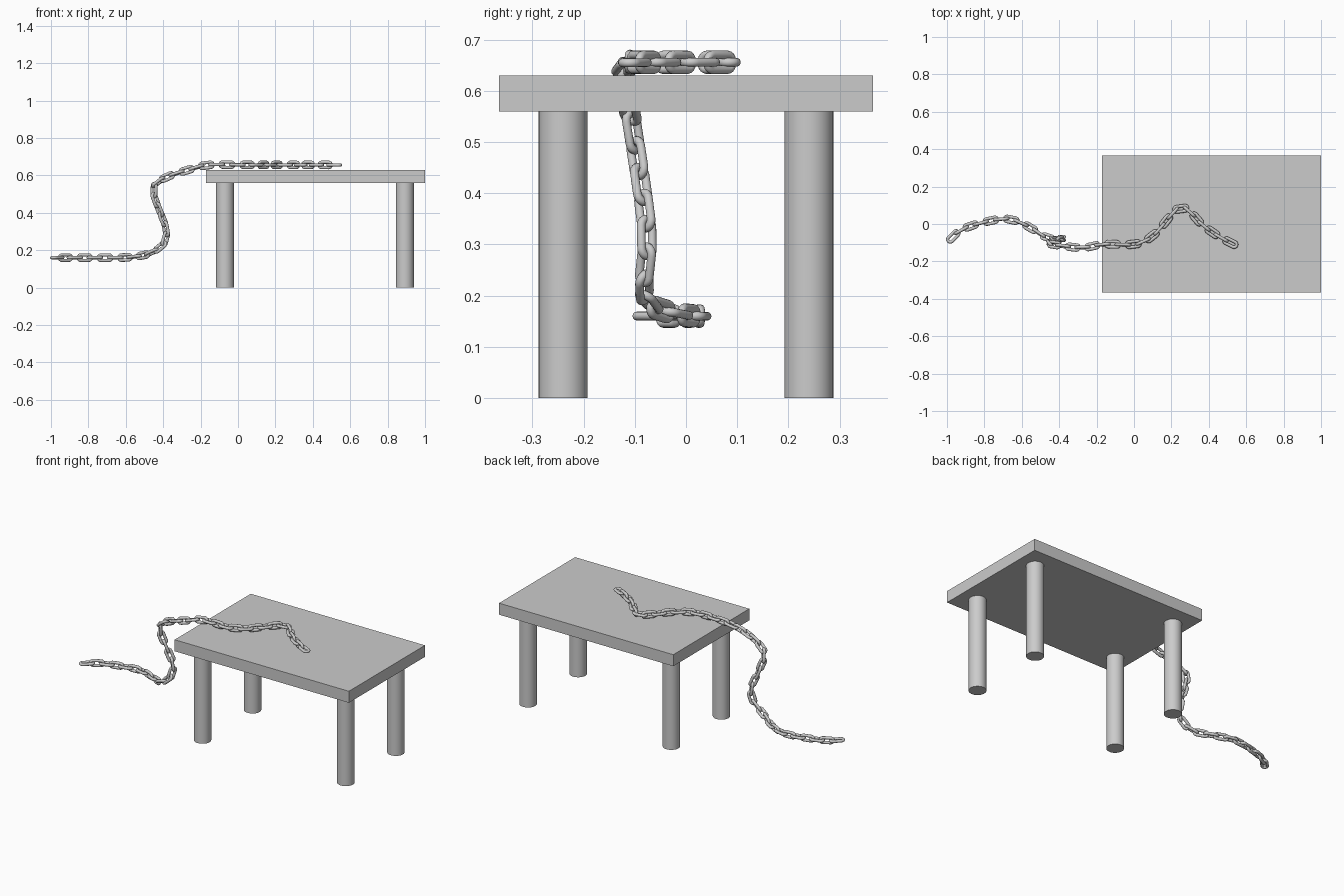
import bpy, bmesh, math
from mathutils import Vector, Matrix, Quaternion

if "Cube" in bpy.data.objects:
    bpy.data.objects.remove(bpy.data.objects["Cube"])

# Table top
bpy.ops.mesh.primitive_cube_add(size=1, location=(0.415, 0, 0.595))
top = bpy.context.object
top.name = "table_top"
top.scale = (1.17, 0.73, 0.07)

# Round legs
for xn, x in (("left", -0.07), ("right", 0.892)):
    for yn, y in (("front", -0.24), ("back", 0.24)):
        bpy.ops.mesh.primitive_cylinder_add(vertices=32, radius=0.048, depth=0.56,
                                            location=(x, y, 0.28))
        bpy.context.object.name = f"{yn}_{xn}_leg"
        bpy.ops.object.shade_smooth_by_angle(angle=math.radians(40))


# Chain link: round wire swept round a stadium outline in the local XY plane
def make_link(length=0.09, width=0.046, wire=0.0085, arc=10, sides=12):
    bm = bmesh.new()
    rad = width / 2 - wire
    half = length / 2 - wire - rad
    rings = []
    for side in (1, -1):
        for i in range(arc + 1):
            a = math.pi * (i / arc - 0.5) + (0 if side == 1 else math.pi)
            out = Vector((math.cos(a), math.sin(a), 0))
            c = out * rad + Vector((half * side, 0, 0))
            rings.append([bm.verts.new(c + wire * (out * math.cos(t) + Vector((0, 0, math.sin(t)))))
                          for t in (2 * math.pi * k / sides for k in range(sides))])
    for i, r in enumerate(rings):
        q = rings[(i + 1) % len(rings)]
        for k in range(sides):
            j = (k + 1) % sides
            bm.faces.new((r[k], q[k], q[j], r[j])).smooth = True
    bmesh.ops.recalc_face_normals(bm, faces=bm.faces)
    me = bpy.data.meshes.new("chain_link")
    bm.to_mesh(me)
    bm.free()
    return me


# Chain path, from the end on the table to the free end
pts = [Vector(p) for p in (
    (0.555, -0.12, 0.655), (0.45, -0.065, 0.656), (0.36, 0.0, 0.656), (0.30, 0.065, 0.656),
    (0.25, 0.092, 0.656), (0.20, 0.05, 0.656), (0.11, -0.055, 0.656), (0.01, -0.108, 0.656),
    (-0.16, -0.108, 0.656), (-0.27, -0.127, 0.628), (-0.38, -0.118, 0.592),
    (-0.445, -0.108, 0.55), (-0.452, -0.10, 0.50), (-0.415, -0.085, 0.40),
    (-0.383, -0.075, 0.31), (-0.395, -0.082, 0.235), (-0.47, -0.072, 0.183),
    (-0.57, -0.01, 0.163), (-0.68, 0.028, 0.16), (-0.82, 0.005, 0.16),
    (-0.93, -0.035, 0.16), (-0.998, -0.098, 0.16))]
ext = [2 * pts[0] - pts[1]] + pts + [2 * pts[-1] - pts[-2]]
path = []
for a, b, c, d in zip(ext, ext[1:], ext[2:], ext[3:]):
    for i in range(24):
        t = i / 24
        path.append(0.5 * (2 * b + (c - a) * t + (2 * a - 5 * b + 4 * c - d) * t * t
                           + (3 * b - a - 3 * c + d) * t ** 3))
path.append(pts[-1])
cum = [0.0]
for p, q in zip(path, path[1:]):
    cum.append(cum[-1] + (q - p).length)


def at(s):
    s = min(max(s, 0), cum[-1])
    for i in range(1, len(cum)):
        if cum[i] >= s:
            return path[i - 1].lerp(path[i], (s - cum[i - 1]) / (cum[i] - cum[i - 1]))
    return path[-1]


# Links along the path, every second one turned a quarter
link = make_link()
count = round((cum[-1] - 0.034) / 0.056)
pitch = (cum[-1] - 0.034) / count
prev, normal = None, Vector((0, 0, 1))
for n in range(count):
    s = 0.017 + pitch * (n + 0.5)
    p, q = at(s - pitch / 2), at(s + pitch / 2)
    tan = (q - p).normalized()
    if prev:
        normal = prev.rotation_difference(tan) @ normal
    normal = (normal - tan * normal.dot(tan)).normalized()
    prev = tan
    # extra twist on the hanging stretch
    roll = math.radians(35) * min(1, abs(tan.z) * 1.1) + (math.pi / 2 if n % 2 else 0)
    z = Quaternion(tan, roll) @ normal
    y = z.cross(tan)
    ob = bpy.data.objects.new(f"chain_link_{n + 1:02d}", link)
    m = Matrix((tan, y, z)).transposed().to_4x4()
    m.translation = (p + q) / 2
    ob.matrix_world = m
    bpy.context.collection.objects.link(ob)
